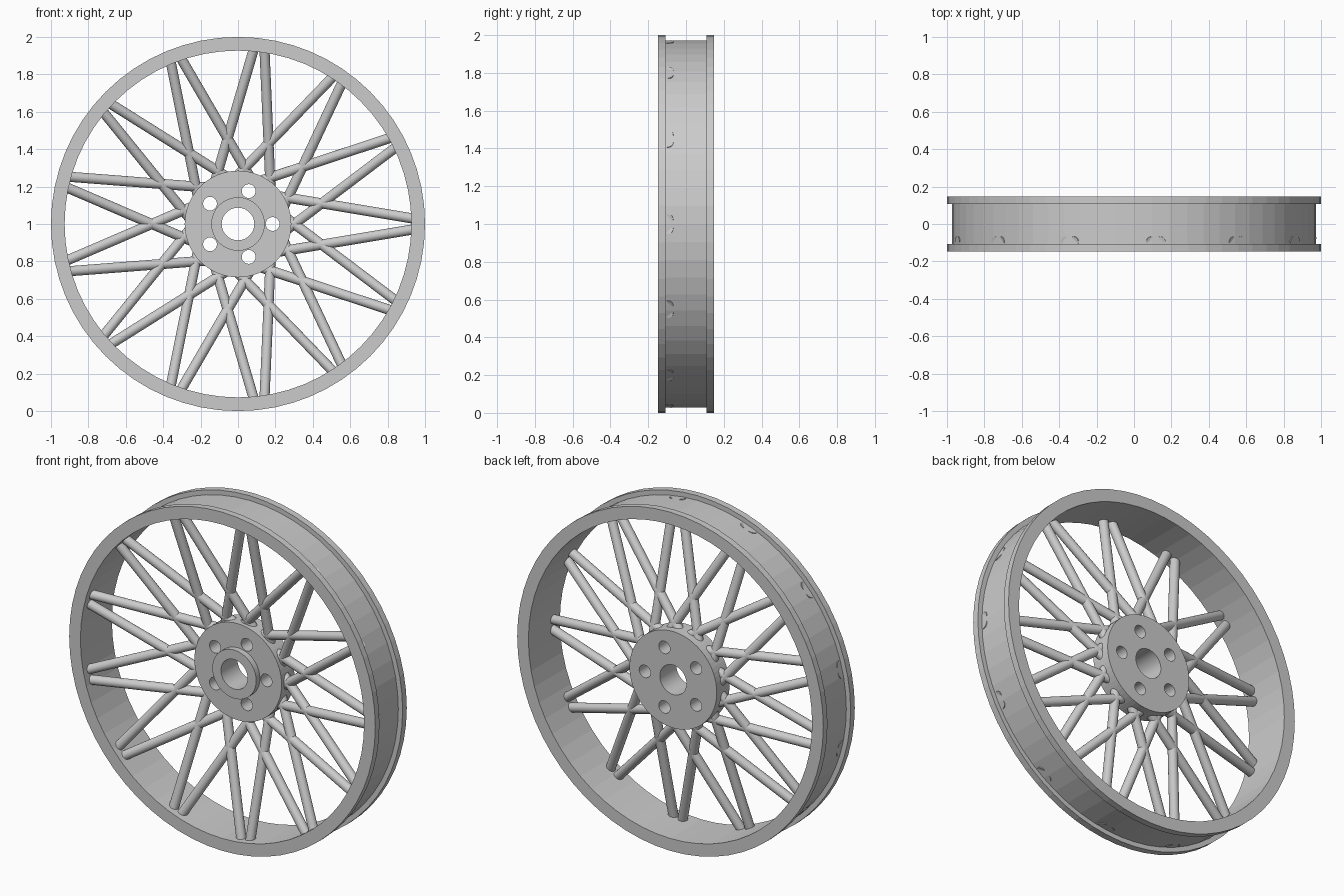
import bpy, bmesh
from math import cos, sin, pi
from mathutils import Vector, Matrix

if "Cube" in bpy.data.objects:
    bpy.data.objects.remove(bpy.data.objects["Cube"])

CENTRE = Vector((0, 0, 1))


def make_object(name, bm, smooth=False):
    bmesh.ops.recalc_face_normals(bm, faces=bm.faces)
    mesh = bpy.data.meshes.new(name)
    bm.to_mesh(mesh)
    bm.free()
    ob = bpy.data.objects.new(name, mesh)
    bpy.context.collection.objects.link(ob)
    if smooth:
        bpy.ops.object.select_all(action='DESELECT')
        ob.select_set(True)
        bpy.context.view_layer.objects.active = ob
        bpy.ops.object.shade_smooth_by_angle()
    return ob


def lathe(profile, sides):
    """Spin a closed (radius, y) profile round the wheel axle."""
    bm = bmesh.new()
    rings = []
    for i in range(sides):
        a = 2 * pi * i / sides
        rings.append([bm.verts.new((r * cos(a), y, 1 + r * sin(a))) for r, y in profile])
    n = len(profile)
    for i in range(sides):
        p, q = rings[i], rings[(i + 1) % sides]
        for j in range(n):
            k = (j + 1) % n
            bm.faces.new((p[j], p[k], q[k], q[j]))
    return bm


def add_rod(bm, a, b, radius, sides):
    axis = b - a
    mat = Matrix.Translation((a + b) / 2) @ axis.to_track_quat('Z', 'Y').to_matrix().to_4x4()
    bmesh.ops.create_cone(bm, cap_ends=True, segments=sides, radius1=radius,
                          radius2=radius, depth=axis.length, matrix=mat)


# Rim: barrel with a raised flange on each edge
make_object("rim", lathe([(0.927, -0.147), (1.0, -0.147), (1.0, -0.108), (0.972, -0.108),
                          (0.972, 0.108), (1.0, 0.108), (1.0, 0.147), (0.927, 0.147)], 64))

# Hub: disc with a front boss and a centre bore
hub = make_object("hub", lathe([(0.087, 0.12), (0.285, 0.12), (0.285, 0.0), (0.143, 0.0),
                                (0.143, -0.035), (0.087, -0.035)], 64))

# Five bolt holes cut through the hub
bm = bmesh.new()
for i in range(5):
    a = 2 * pi * i / 5
    p = CENTRE + Vector((0.185 * cos(a), 0, 0.185 * sin(a)))
    add_rod(bm, p + Vector((0, -0.2, 0)), p + Vector((0, 0.3, 0)), 0.037, 24)
cutter = make_object("bolt_hole_cutter", bm)
cutter.hide_render = True
mod = hub.modifiers.new("bolt_holes", 'BOOLEAN')
mod.operation = 'DIFFERENCE'
mod.solver = 'EXACT'
mod.object = cutter
bpy.context.view_layer.objects.active = hub
hub.select_set(True)
bpy.ops.object.modifier_apply(modifier=mod.name)
bpy.data.objects.remove(cutter)

# Crossed spokes: 13 mirrored pairs leaning back from rim to hub
bm = bmesh.new()
for i in range(13):
    turn = Matrix.Rotation(2 * pi * i / 13, 3, 'Y')
    for side in (-1, 1):
        outer = turn @ Vector((0.968, -0.094, side * 0.024))
        inner = turn @ Vector((0.22, 0.055, side * 0.148))
        add_rod(bm, CENTRE + inner, CENTRE + outer, 0.027, 20)
make_object("spokes", bm, smooth=True)
